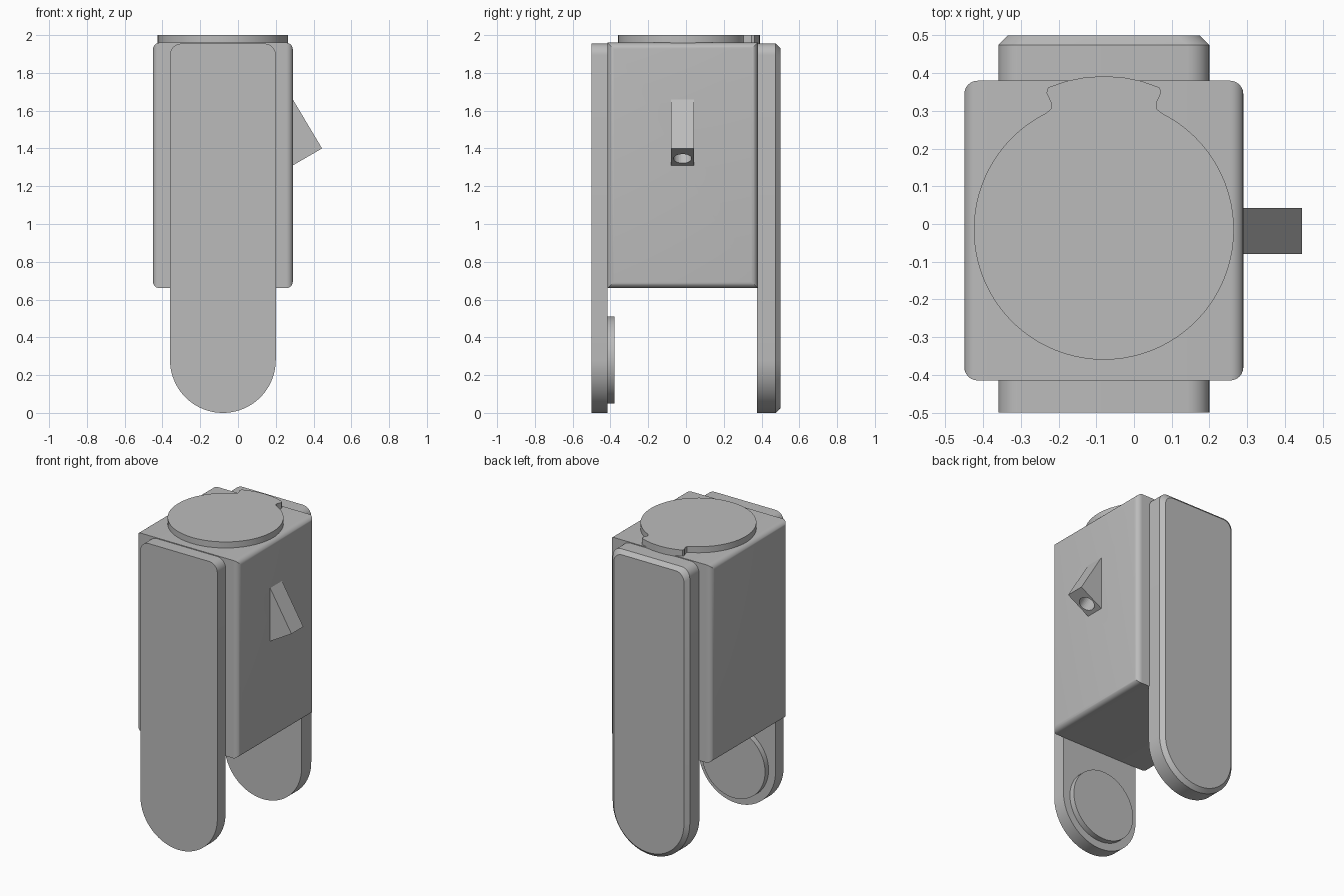
import bpy, bmesh
from math import sin, cos, pi, radians, atan2
from mathutils import Vector, Matrix

old = bpy.data.objects.get("Cube")
if old:
    bpy.data.objects.remove(old, do_unlink=True)

GREY = (0.5, 0.5, 0.5, 1)
mat = bpy.data.materials.new("plain_grey")
mat.use_nodes = True
mat.diffuse_color = GREY
mat.node_tree.nodes["Principled BSDF"].inputs["Base Color"].default_value = GREY

CX = -0.08  # shared centre line of the arms and the cap


def finish(name, bm, smooth=True):
    bmesh.ops.recalc_face_normals(bm, faces=bm.faces)
    mesh = bpy.data.meshes.new(name)
    bm.to_mesh(mesh)
    bm.free()
    ob = bpy.data.objects.new(name, mesh)
    bpy.context.collection.objects.link(ob)
    mesh.materials.append(mat)
    if smooth:
        bpy.ops.object.select_all(action="DESELECT")
        ob.select_set(True)
        bpy.context.view_layer.objects.active = ob
        bpy.ops.object.shade_smooth_by_angle(angle=radians(30))
    return ob


def arc(cx, cy, r, start, end, steps):
    angles = [radians(start + (end - start) * i / steps) for i in range(steps + 1)]
    return [(cx + r * cos(a), cy + r * sin(a)) for a in angles]


def prism(profile, axis, low, high):
    """Extrude a 2D outline along y (outline in x, z) or z (outline in x, y)."""
    def place(p, d):
        return (p[0], d, p[1]) if axis == "y" else (p[0], p[1], d)
    bm = bmesh.new()
    face = bm.faces.new([bm.verts.new(place(p, low)) for p in profile])
    out = bmesh.ops.extrude_face_region(bm, geom=[face])
    shift = Vector(place((0, 0), high - low))
    verts = [g for g in out["geom"] if isinstance(g, bmesh.types.BMVert)]
    bmesh.ops.translate(bm, verts=verts, vec=shift)
    return bm


# Body: rounded upright edges and rounded side edges at top and bottom
bm = bmesh.new()
bmesh.ops.create_cube(bm, size=1, matrix=Matrix.Translation((-0.08, -0.0175, 1.31))
                      @ Matrix.Diagonal((0.74, 0.795, 1.30, 1)))
edges = [e for e in bm.edges
         if abs(e.verts[0].co.x - e.verts[1].co.x) < 0.01]
bmesh.ops.bevel(bm, geom=edges, offset=0.035, segments=6, profile=0.5, affect="EDGES")
body = finish("body", bm)


# Arms: long plates with a round lower end and small rounded top corners
def arm_outline(inset=0):
    r = 0.28 - inset
    c = 0.06
    top = 1.955 - inset
    return (arc(CX, 0.28, r, 180, 360, 40)
            + arc(CX + r - c, top - c, c, 0, 90, 8)
            + arc(CX - r + c, top - c, c, 90, 180, 8))


finish("front_arm", prism(arm_outline(), "y", -0.5, -0.415))

bm = prism(arm_outline(), "y", 0.375, 0.475)
# Chamfered outer rim of the back arm
outer = max(bm.faces, key=lambda f: f.calc_center_median().y)
rim = bmesh.ops.extrude_face_region(bm, geom=[outer])
rim_verts = [g for g in rim["geom"] if isinstance(g, bmesh.types.BMVert)]
bmesh.ops.delete(bm, geom=[outer], context="FACES_ONLY")
for v in rim_verts:
    near = min(arm_outline(), key=lambda p: (p[0] - v.co.x) ** 2 + (p[1] - v.co.z) ** 2)
    i = arm_outline().index(near)
    x, z = arm_outline(0.025)[i]
    v.co = (x, 0.5, z)
finish("back_arm", bm)

# Round pad on the inner face of the front arm
finish("arm_pad", prism(arc(CX, 0.28, 0.23, 0, 354, 59), "y", -0.42, -0.378))

# Cap: disc with a flared tab at the back
flare = [(0.14, 0.305), (0.14, 0.322), (0.152, 0.348), (0.148, 0.362),
         (0.1, 0.379), (0.05, 0.389)]
cap = arc(CX, -0.015, 0.345, 116.7, 423.3, 72)
cap += [(CX + x, y) for x, y in flare] + [(CX, 0.392)]
cap += [(CX - x, y) for x, y in reversed(flare)]
finish("cap", prism(cap, "z", 1.95, 2.0))

# Spout: slanted wedge on the left side of the body
wedge = [(0.25, 1.727), (0.445, 1.40), (0.25, 1.287)]
spout = finish("spout", prism(wedge, "y", -0.08, 0.043), smooth=False)

# Bore through the lower face of the spout, at right angles to it
bm = bmesh.new()
axis = Vector((-0.155, 0, 0.268)).normalized()
turn = Vector((0, 0, 1)).rotation_difference(axis).to_matrix().to_4x4()
bmesh.ops.create_cone(bm, cap_ends=True, segments=32, radius1=0.048, radius2=0.048,
                      depth=0.4,
                      matrix=Matrix.Translation((0.352, -0.018, 1.346)) @ turn)
bore = finish("bore_cutter", bm, smooth=False)
bore.hide_render = True
bore.hide_viewport = True
bore.display_type = "WIRE"
for ob in (spout, body):
    cut = ob.modifiers.new("bore", "BOOLEAN")
    cut.operation = "DIFFERENCE"
    cut.solver = "EXACT"
    cut.object = bore
